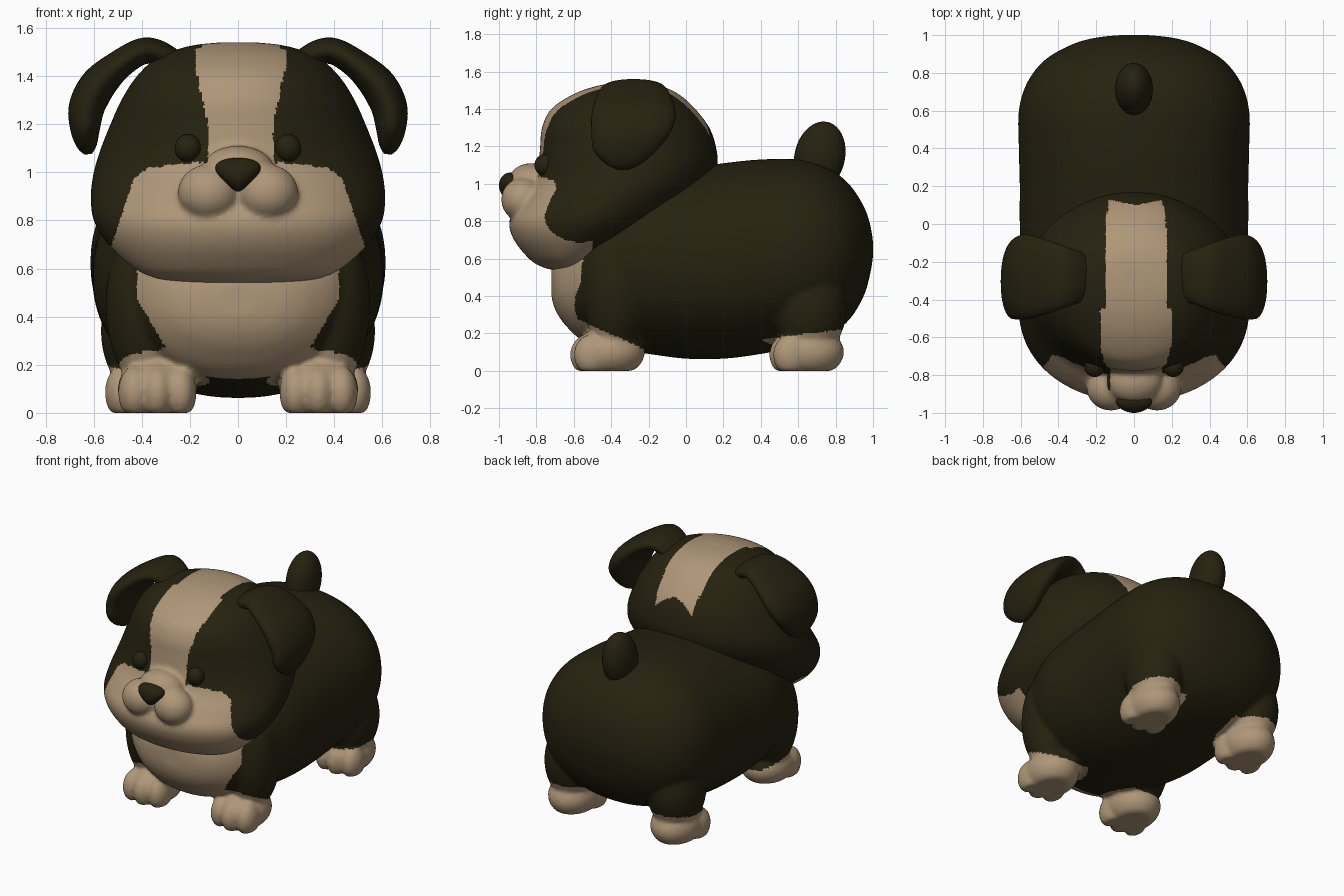
import bpy, bmesh, math
from mathutils import Matrix, Vector

if "Cube" in bpy.data.objects:
    bpy.data.objects.remove(bpy.data.objects["Cube"])


def material(name, rgb):
    m = bpy.data.materials.new(name)
    m.use_nodes = True
    m.diffuse_color = (*rgb, 1)
    m.node_tree.nodes["Principled BSDF"].inputs["Base Color"].default_value = (*rgb, 1)
    return m


DARK = material("dark_olive_fur", (0.019, 0.016, 0.005))
TAN = material("tan_fur", (0.43, 0.31, 0.19))


def spline(rows, steps):
    """Catmull-Rom interpolation of tuples of numbers."""
    out = []
    for i in range(len(rows) - 1):
        a, b, c, d = (rows[max(0, min(len(rows) - 1, i + k))] for k in (-1, 0, 1, 2))
        for s in range(steps):
            t = s / steps
            out.append([q + t / 2 * (r - p + t * (2*p - 5*q + 4*r - w + t * (3 * (q - r) + w - p)))
                        for p, q, r, w in zip(a, b, c, d)])
    return out + [list(rows[-1])]


def loft(bm, rows, place, steps=6, seg=64, power=2.0):
    """Skin rings; place(row, u, v) maps a unit superellipse point to space."""
    rings = []
    for row in spline(rows, steps):
        ring = []
        for k in range(seg):
            a = 2 * math.pi * k / seg
            u, v = (math.copysign(abs(f) ** (2 / power), f) for f in (math.cos(a), math.sin(a)))
            ring.append(bm.verts.new(place(row, u, v)))
        rings.append(ring)
    faces = [bm.faces.new(rings[0]), bm.faces.new(rings[-1])]
    for r, q in zip(rings, rings[1:]):
        for k in range(seg):
            n = (k + 1) % seg
            faces.append(bm.faces.new((r[k], r[n], q[n], q[k])))
    bmesh.ops.recalc_face_normals(bm, faces=faces)


def ball(bm, centre, radii, tilt=0.0):
    m = Matrix.Translation(centre) @ Matrix.Rotation(tilt, 4, 'X') @ Matrix.Diagonal((*radii, 1))
    return bmesh.ops.create_uvsphere(bm, u_segments=40, v_segments=24, radius=1, matrix=m)["verts"]


def finish(name, bm, voxel=0.0, smooth=0, is_tan=None):
    """Make the object, fuse its pieces if asked, and paint faces by a rule."""
    me = bpy.data.meshes.new(name)
    bm.to_mesh(me)
    bm.free()
    ob = bpy.data.objects.new(name, me)
    bpy.context.collection.objects.link(ob)
    if voxel:
        fuse = ob.modifiers.new("fuse", 'REMESH')
        fuse.mode = 'VOXEL'
        fuse.voxel_size = voxel
        soft = ob.modifiers.new("soften", 'SMOOTH')
        soft.iterations = smooth
        bpy.context.view_layer.update()
        fused = bpy.data.meshes.new_from_object(ob.evaluated_get(bpy.context.evaluated_depsgraph_get()))
        ob.modifiers.clear()
        ob.data = fused
    ob.data.materials.clear()
    ob.data.materials.append(DARK)
    ob.data.materials.append(TAN)
    for p in ob.data.polygons:
        p.use_smooth = True
        p.material_index = int(bool(is_tan and is_tan(p.center)))
    return ob


# Body with legs and feet: rows are y, bottom, top, half width
body_rows = [(-.72, .40, .54, .08), (-.70, .33, .60, .20), (-.65, .25, .69, .31),
             (-.55, .16, .85, .43), (-.40, .12, 1.0, .52), (-.20, .09, 1.05, .59),
             (0, .065, 1.08, .605), (.20, .065, 1.11, .605), (.40, .09, 1.13, .61),
             (.60, .13, 1.13, .61), (.75, .18, 1.09, .565), (.87, .27, 1.0, .47),
             (.95, .40, .88, .33), (.985, .52, .78, .21), (1.0, .61, .69, .08)]
bm = bmesh.new()
loft(bm, body_rows, lambda r, u, v: (u * r[3], r[0], (r[1] + r[2]) / 2 + v * (r[2] - r[1]) / 2), power=2.15)

# Feet: x, y of the centre, half width, half length
FEET = ((.335, -.41, .165, .19), (.39, .655, .155, .19))
for side in (-1, 1):
    ball(bm, (side * .38, -.38, .45), (.17, .18, .35))
    ball(bm, (side * .39, .66, .34), (.18, .20, .27))
    for x, y, w, length in FEET:
        paw = ball(bm, (side * x, y, .10), (w, length, .135))
        for k in (-1, 0, 1):
            paw += ball(bm, (side * x + k * .095, y - .115 + abs(k) * .02, .085), (.068, .095, .11))
        for v in paw:
            v.co.z = max(v.co.z, 0)


def body_tan(c):
    x = abs(c.x)
    for fx, fy, w, length in FEET:
        if math.hypot((x - fx) / (w + .05), (c.y - fy) / (length + .06)) < 1:
            top = .20 - .45 * (c.y - fy) if fy < 0 else .20 + .12 * (c.y - fy)
            if c.z < top:
                return True
    bib = .27 + .15 * max(0, min(1, (c.z - .22) / .25))
    return c.y < -.5 and x < bib and c.z > .13


finish("body", bm, .014, 5, body_tan)

# Tail
bm = bmesh.new()
ball(bm, (0, .715, 1.145), (.1, .135, .19), -.22)
finish("tail", bm)

# Head with muzzle: rows are z, front, back, half width
head_rows = [(.54, -.72, -.50, .22), (.56, -.78, -.45, .34), (.60, -.84, -.38, .43),
             (.70, -.92, -.20, .54), (.80, -.945, -.05, .60), (.90, -.89, .05, .612),
             (1.0, -.82, .13, .60), (1.1, -.79, .168, .57), (1.2, -.78, .16, .53),
             (1.3, -.77, .125, .485), (1.4, -.72, .05, .42), (1.48, -.60, -.04, .33),
             (1.525, -.47, -.14, .20), (1.54, -.36, -.24, .07)]
bm = bmesh.new()
loft(bm, head_rows, lambda r, u, v: (u * r[3], (r[1] + r[2]) / 2 + v * (r[2] - r[1]) / 2, r[0]))
ball(bm, (0, -.83, 1.01), (.15, .12, .10))
for side in (-1, 1):
    ball(bm, (side * .122, -.87, .915), (.128, .118, .118))


def head_tan(c):
    x = abs(c.x - .01)
    stripe = .135 + .055 * max(0, min(1, (c.z - 1.2) / .25)) * (1 if c.y < -.45 else .5)
    if c.z > .9 and x < stripe and c.y < .10 + .2 * x:
        return True
    x = abs(c.x)
    return (c.y < -.5 and c.z < 1.04 - .12 * max(0, x - .2) - 2 * max(0, x - .36) ** 1.5
            and x < .53 - .33 * (c.z - .68))


finish("head", bm, .013, 5, head_tan)

# Nose, narrower toward its lower edge
bm = bmesh.new()
for v in ball(bm, (0, -.94, .99), (.105, .06, .07)):
    v.co.x *= .8 + .45 * (v.co.z - .99) / .07
finish("nose", bm)

# Folded ears: rows are x, z, y, half width, half thickness, path angle
ear_rows = [(.20, 1.39, -.28, .10, .04, 48), (.29, 1.475, -.28, .135, .05, 35),
            (.385, 1.505, -.28, .17, .055, -5), (.49, 1.45, -.28, .205, .06, -38),
            (.58, 1.365, -.28, .225, .075, -52), (.628, 1.27, -.295, .21, .075, -80),
            (.635, 1.18, -.325, .17, .062, -93), (.628, 1.11, -.335, .10, .042, -98),
            (.622, 1.075, -.335, .03, .016, -98)]
for side, word in ((1, "left"), (-1, "right")):
    def ear_point(r, u, v):
        a = math.radians(r[5])
        return Vector((side * (r[0] - math.sin(a) * v * r[4]), r[2] + u * r[3],
                       r[1] + math.cos(a) * v * r[4]))
    bm = bmesh.new()
    loft(bm, ear_rows, ear_point, seg=48, power=2.2)
    finish(word + "_ear", bm)

    # Eyes
    bm = bmesh.new()
    ball(bm, (side * .208, -.755, 1.1), (.055, .055, .058))
    finish(word + "_eye", bm)
